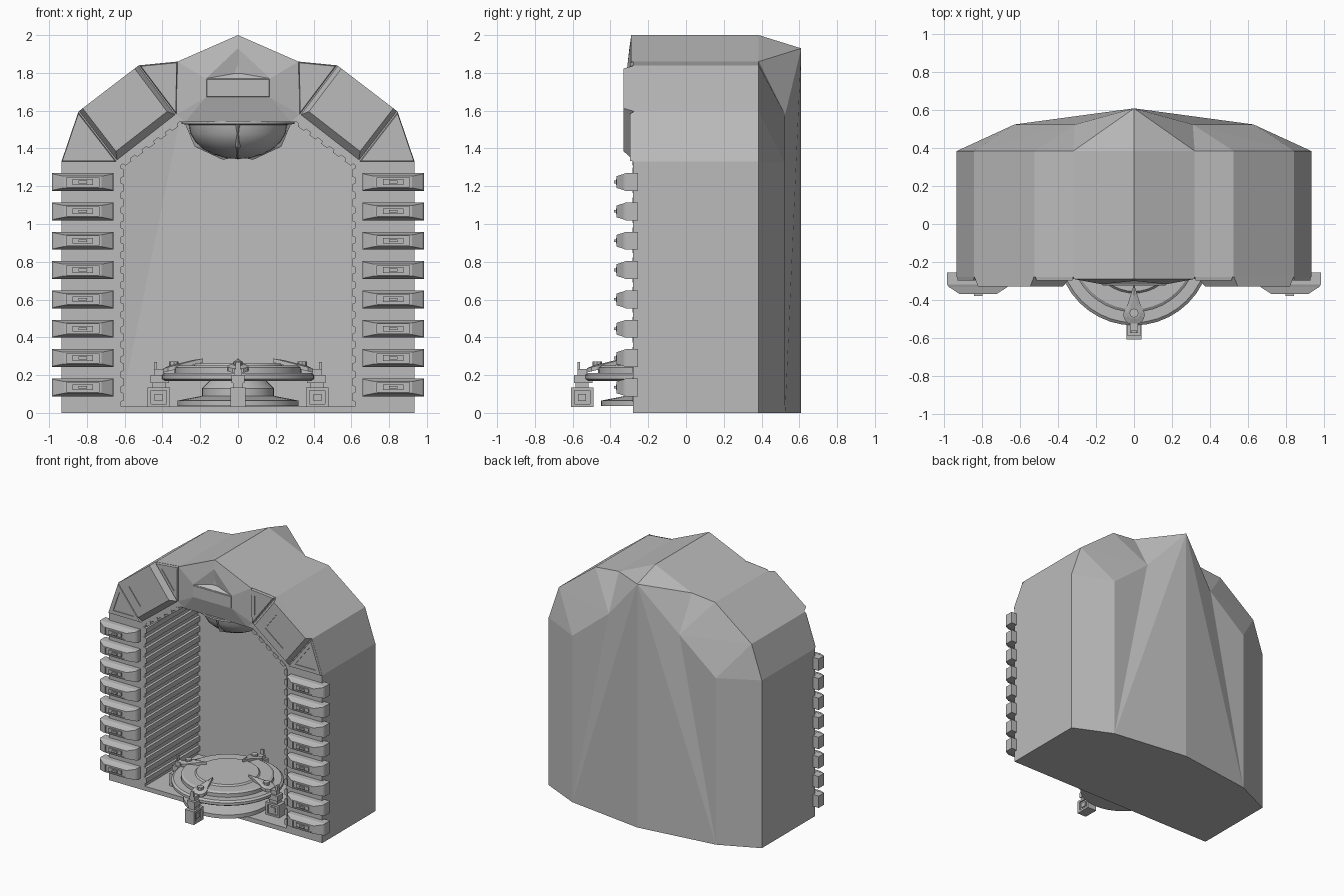
import bpy, bmesh, math
from mathutils import Vector, Matrix

if "Cube" in bpy.data.objects:
    bpy.data.objects.remove(bpy.data.objects["Cube"])

grey = bpy.data.materials.new("grey_metal")
grey.diffuse_color = (0.5, 0.5, 0.5, 1)
grey.use_nodes = True
grey.node_tree.nodes["Principled BSDF"].inputs["Base Color"].default_value = grey.diffuse_color


def finish(name, bm, smooth=False, recalc=True):
    if recalc:
        bmesh.ops.recalc_face_normals(bm, faces=bm.faces[:])
    me = bpy.data.meshes.new(name)
    bm.to_mesh(me)
    bm.free()
    me.materials.append(grey)
    ob = bpy.data.objects.new(name, me)
    bpy.context.collection.objects.link(ob)
    if smooth:
        bpy.ops.object.select_all(action='DESELECT')
        bpy.context.view_layer.objects.active = ob
        ob.select_set(True)
        bpy.ops.object.shade_smooth_by_angle(angle=math.radians(30))
    return ob


def loft(bm, rings):
    """Bridge rings of points and cap both ends."""
    vs = [[bm.verts.new(p) for p in r] for r in rings]
    n = len(vs[0])
    for a, b in zip(vs, vs[1:]):
        for i in range(n):
            bm.faces.new((a[i], a[(i + 1) % n], b[(i + 1) % n], b[i]))
    bm.faces.new(vs[0])
    bm.faces.new(vs[-1])
    return [v for r in vs for v in r]


def box(bm, x0, x1, y0, y1, z0, z1):
    return loft(bm, [[(x0, y0, z), (x1, y0, z), (x1, y1, z), (x0, y1, z)] for z in (z0, z1)])


def rect_xz(cx, cz, w, h, y):
    return [(cx - w, y, cz - h), (cx + w, y, cz - h), (cx + w, y, cz + h), (cx - w, y, cz + h)]


def lathe(name, prof, cy, n=40):
    bm = bmesh.new()
    loft(bm, [[(r * math.cos(2 * math.pi * i / n), cy + r * math.sin(2 * math.pi * i / n), z)
               for i in range(n)] for r, z in prof])
    return finish(name, bm, True)


# Alcove shell: arched front profile, faceted back
arch = [(.935, 1.33), (.845, 1.595), (.525, 1.84), (.32, 1.86), (0, 2)]
bm = bmesh.new()
for s in (1, -1):
    def face(*pts):
        bm.faces.new([bm.verts.new((s * p[0], p[1], p[2])) for p in pts])
    front = [(x, -.28, z) for x, z in [(.935, 0)] + arch]
    back = [(x, .385, z) for x, z in [(.935, 0)] + arch]
    b1, p1, p2, p3, p4, p5 = back
    b2, b0, f0 = (.63, .525, 0), (0, .61, 0), (0, -.28, 0)
    w2, w3, w4 = (.63, .525, 1.32), (.31, .525, 1.58), (0, .61, 1.93)
    face(f0, *front)
    for i in range(5):
        face(front[i], front[i + 1], back[i + 1], back[i])
    face(f0, front[0], b1, b2, b0)
    face(b1, b2, w2, p1)
    face(p1, w2, p2)
    face(p2, w2, w3)
    face(p2, w3, p3)
    face(p3, w3, p4)
    face(p4, w3, w4)
    face(p4, w4, p5)
    face(b2, w3, w2)
    face(b2, w4, w3)
    face(b2, b0, w4)
bmesh.ops.remove_doubles(bm, verts=bm.verts[:], dist=1e-4)
shell = finish("alcove_shell", bm)

# Cut the cavity, whose rear wall folds back in the middle
half = [(.62, .035), (.62, 1.31), (.31, 1.54)]
prof = [(0, .035)] + half + [(0, 1.54)] + [(-x, z) for x, z in half[::-1]]
bm = bmesh.new()
loft(bm, [[(x, -.45, z) for x, z in prof],
          [(x, .385 + .075 * (1 - abs(x) / .62), z) for x, z in prof]])
bmesh.ops.triangulate(bm, faces=bm.faces[:])
cutter = finish("cavity_cutter", bm)
cutter.hide_render = True
mod = shell.modifiers.new("cavity", 'BOOLEAN')
mod.operation, mod.solver, mod.object = 'DIFFERENCE', 'EXACT', cutter
bpy.context.view_layer.objects.active = shell
bpy.ops.object.modifier_apply(modifier="cavity")
bpy.data.objects.remove(cutter)

# Ribs lining the inner walls and the sloping ceiling
bm = bmesh.new()
for s in (1, -1):
    for a, b, n in (((.62, .045), (.62, 1.31), 16), ((.62, 1.31), (.31, 1.54), 5)):
        a, b = Vector(a), Vector(b)
        d = (b - a) / n
        u = d.normalized()
        inward = Vector((-u.y, u.x))
        for i in range(n):
            sec = [a + d * (i + t) + inward * h for t, h in
                   ((.15, -.01), (.25, .015), (.75, .015), (.85, -.01))]
            loft(bm, [[(s * p.x, y, p.y) for p in sec] for y in (-.284, .39)])
finish("wall_ribs", bm)

# Drawers up both front pillars
bm = bmesh.new()
for s in (1, -1):
    for i in range(8):
        x, z = s * .822, .135 + .1553 * i
        loft(bm, [rect_xz(x, z, w, h, y) for w, h, y in
                  ((.163, .047, -.255), (.163, .047, -.32), (.155, .042, -.332), (.10, .031, -.368),
                   (.085, .025, -.368), (.085, .025, -.36), (.055, .015, -.36), (.055, .015, -.37))])
        loft(bm, [rect_xz(x, z, .022, .007, y) for y in (-.365, -.38)])
finish("drawers", bm)

# Panels around the arch


def scaled(pts, c, k):
    return [(c[0] + (x - c[0]) * k, c[1] + (z - c[1]) * k) for x, z in pts]


def panel(bm, pts, focus, k, depth, inset):
    top = scaled(pts, focus, k)
    c = (sum(p[0] for p in top) / len(top), sum(p[1] for p in top) / len(top))
    groove = scaled(top, c, inset)
    for s in (1, -1):
        loft(bm, [[(s * x, y, z) for x, z in ring] for ring, y in
                  ((pts, -.27), (top, -depth), (groove, -depth), (groove, -depth + .006))])


bm = bmesh.new()
panel(bm, [(.845, 1.595), (.525, 1.84), (.325, 1.575), (.64, 1.33)], (.685, 1.72), .86, .33, .58)
finish("square_arch_panels", bm)
bm = bmesh.new()
panel(bm, [(.935, 1.33), (.845, 1.595), (.64, 1.33)], (.85, 1.41), .94, .297, .65)
panel(bm, [(.525, 1.84), (.32, 1.86), (.325, 1.575)], (.38, 1.78), .92, .297, .6)
finish("triangle_arch_panels", bm)

# Keystone with a sunken triangle over a raised bar
bm = bmesh.new()
T, S, L, K = (0, -.29, 2), (.32, -.29, 1.86), (.325, -.282, 1.58), (.28, -.282, 1.54)
R, Q, A, C = (.17, -.318, 1.77), (.17, -.318, 1.67), (0, -.30, 1.93), (0, -.284, 1.80)
m = lambda p: (-p[0], p[1], p[2])
faces = [(A, R, C), (T, S, R, A), (S, L, Q, R), (L, K, Q)]
faces += [tuple(m(p) for p in f) for f in faces]
faces += [(R, C, m(R)), (R, Q, m(Q), m(R)), (Q, K, m(K), m(Q))]
for f in faces:
    bm.faces.new([bm.verts.new(p) for p in f])
edge = [T, S, L, K]
edge += [m(p) for p in edge[:0:-1]]
bm.normal_update()
for f in bm.faces:
    if f.normal.y > 0:
        f.normal_flip()
finish("keystone", bm, recalc=False)
bm = bmesh.new()
loft(bm, [[p for p in edge], [(p[0], -.275, p[2]) for p in edge]])
loft(bm, [rect_xz(0, 1.72, .17, .05, -.31), rect_xz(0, 1.72, .165, .045, -.325)])
finish("keystone_edge_and_bar", bm)

# Ceiling dome with four fins
dome = [(.30, 1.545), (.30, 1.53), (.26, 1.525)]
dome += [(.26 * math.cos(t), 1.525 - .18 * math.sin(t)) for t in
         [math.radians(a) for a in (15, 30, 45, 60, 75, 87)]]
lathe("ceiling_dome", dome, 0)
bm = bmesh.new()
for k in range(4):
    rot = Matrix.Rotation(k * math.pi / 2, 3, 'Z')
    sec = [[(.2, -.055, 1.53), (.28, 0, 1.53), (.2, .055, 1.53)],
           [(.16, -.03, 1.41), (.23, 0, 1.41), (.16, .03, 1.41)],
           [(.03, -.006, 1.35), (.08, 0, 1.34), (.03, .006, 1.35)]]
    loft(bm, [[rot @ Vector(p) for p in r] for r in sec])
finish("dome_fins", bm)

# Stepped round platform
lathe("platform", [(.32, .036), (.32, .065), (.19, .09), (.19, .13), (.15, .17), (.39, .17), (.405, .18),
                   (.405, .2), (.39, .212), (.335, .212), (.335, .24), (.32, .25), (.235, .25),
                   (.225, .262)], -.13)

# Four clamps around the platform
bm = bmesh.new()
tear = [(.185, 0), (.29, .032), (.34, .056), (.37, .053), (.395, .03)]
tear += [(r, -t) for r, t in tear[:0:-1]]
for k in range(4):
    vs = []
    side = [(1, .04), (.68, .04), (.68, .028), (.36, .028), (.36, .036)]
    side = [(q, -t) for q, t in side[::-1]] + side
    vs += loft(bm, [rect_xz(.42, .082, .06 * q, .052 * q, t) for q, t in side])
    vs += box(bm, .385, .455, -.026, .026, .12, .165)
    vs += box(bm, .365, .462, -.035, .035, .158, .2)
    vs += box(bm, .395, .445, -.022, .022, .2, .232)
    vs += box(bm, .43, .445, -.012, .012, .23, .27)
    vs += loft(bm, [[(r, t, .288 - (r - .185) * .25 + dz) for r, t in scaled(tear, (.33, 0), q)]
                    for q, dz in ((1, -.022), (1, 0), (.6, .006))])
    vs += loft(bm, [[(.34 + .024 * math.cos(a * math.pi / 4), .024 * math.sin(a * math.pi / 4), z)
                     for a in range(8)] for z in (.24, .272)])
    bmesh.ops.transform(bm, verts=vs, matrix=Matrix.Translation((0, -.13, 0)) @
                        Matrix.Rotation(k * math.pi / 2, 4, 'Z'))
finish("platform_clamps", bm)
